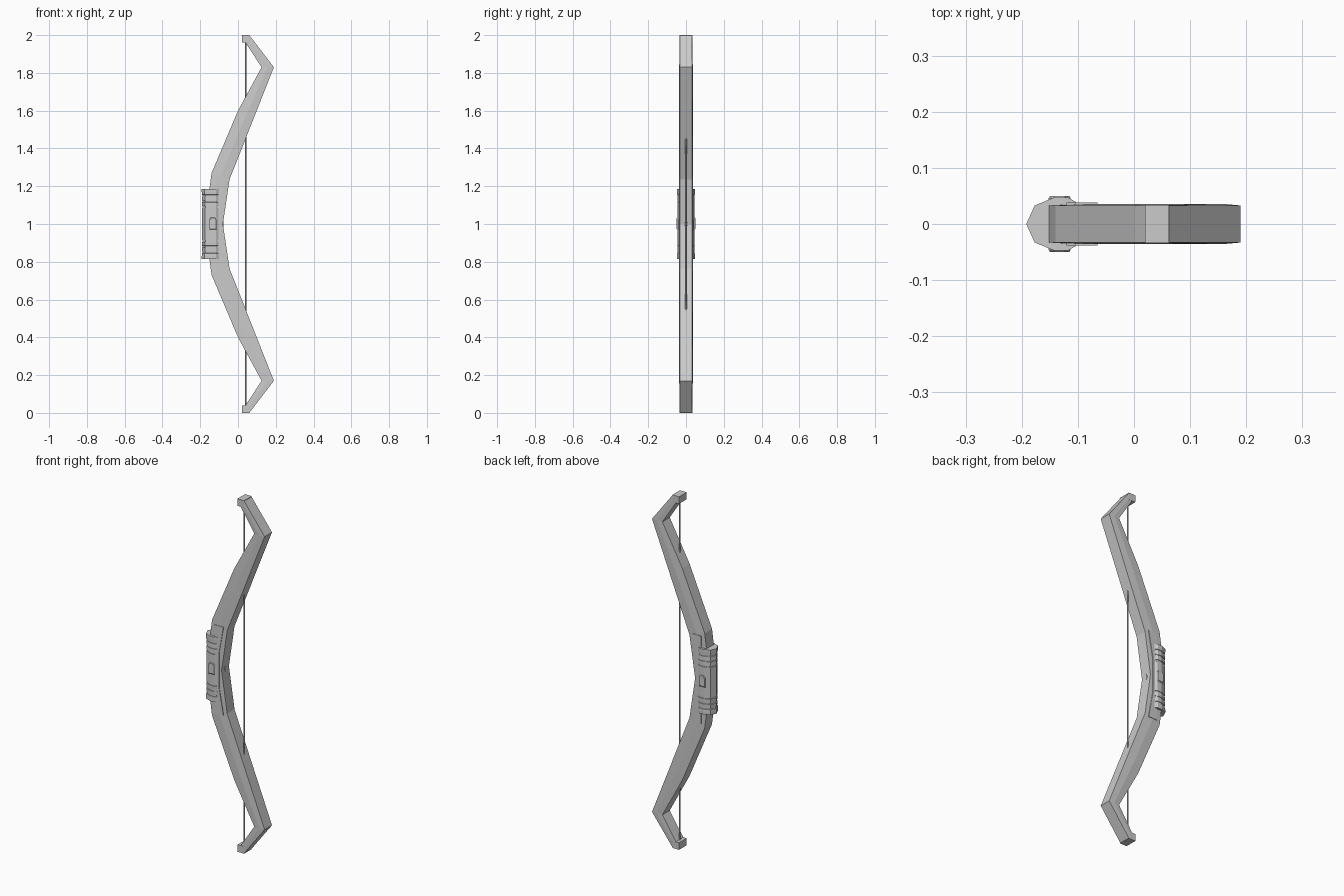
import bpy, bmesh

if "Cube" in bpy.data.objects:
    bpy.data.objects.remove(bpy.data.objects["Cube"])

MID = 1.0  # bow is symmetric about this height


def loft(name, rings, cap_start=True, cap_end=True, mirror=False):
    """Skin a list of equal-length closed rings; coordinates are relative to bow centre."""
    bm = bmesh.new()
    vs = [[bm.verts.new(p) for p in ring] for ring in rings]
    n = len(vs[0])
    for a, b in zip(vs, vs[1:]):
        for i in range(n):
            j = (i + 1) % n
            bm.faces.new((a[i], a[j], b[j], b[i]))
    if cap_start:
        bm.faces.new(vs[0])
    if cap_end:
        bm.faces.new(vs[-1])
    bmesh.ops.recalc_face_normals(bm, faces=bm.faces)
    me = bpy.data.meshes.new(name)
    bm.to_mesh(me)
    bm.free()
    ob = bpy.data.objects.new(name, me)
    ob.location.z = MID
    bpy.context.collection.objects.link(ob)
    if mirror:
        m = ob.modifiers.new("Mirror", 'MIRROR')
        m.use_axis = (False, False, True)
    return ob


def plate(name, outline, y, chamfer=0.0):
    """Slab through the bow: x,z outline, half thickness y, edges eased by chamfer."""
    cx = sum(p[0] for p in outline) / len(outline)
    cz = sum(p[1] for p in outline) / len(outline)

    def ring(yy, s):
        return [(cx + (x - cx) * s, yy, cz + (z - cz) * s) for x, z in outline]
    s = 1 - chamfer
    return loft(name, [ring(-y, s), ring(-y + 0.004, 1), ring(y - 0.004, 1), ring(y, s)])


# Limbs: (left x, z), (right x, z), side ridge half width
stations = [
    ((-0.152, 0.00), (-0.080, 0.00), 0.036),
    ((-0.152, 0.18), (-0.053, 0.18), 0.036),
    ((-0.140, 0.27), (-0.045, 0.235), 0.036),
    ((0.000, 0.60), (0.040, 0.45), 0.036),
    ((0.125, 0.83), (0.190, 0.83), 0.036),
    ((0.038, 0.963), (0.060, 1.00), 0.033),
]
W = 0.033
rings = []
for (lx, lz), (rx, rz), r in stations:
    mx, mz = (lx + rx) / 2, (lz + rz) / 2
    rings.append([(lx, -W, lz), (mx, -r, mz), (rx, -W, rz),
                  (rx, W, rz), (mx, r, mz), (lx, W, lz)])
loft("limbs", rings, cap_start=False, mirror=True)

# Tip blocks holding the string
tip = [(0.02, -0.034), (0.062, -0.034), (0.062, 0.034), (0.02, 0.034)]
loft("tip_blocks", [[(x, y, z) for x, y in tip] for z in (0.96, 1.0)], mirror=True)

# Raised riser plate under the grip
half = [(-0.120, 0.25), (-0.065, 0.25), (-0.092, 0.10)]
plate("riser_plate", half + [(x, -z) for x, z in reversed(half)], 0.038)

# Grip: faceted section, with narrow grooves between bands
section = [(-0.192, 0), (-0.177, 0.033), (-0.143, 0.047), (-0.117, 0.047),
           (-0.10, 0.037), (-0.10, -0.037), (-0.117, -0.047),
           (-0.143, -0.047), (-0.177, -0.033)]


def grip_ring(z, s):
    return [(-0.12 + (x + 0.12) * s, y * s, z) for x, y in section]


levels = [(0.0, 0.97)]
for g in (0.09, 0.12, 0.15):
    levels += [(g - 0.005, 0.97), (g - 0.004, 0.93), (g + 0.004, 0.93), (g + 0.005, 0.985)]
levels += [(0.17, 1.0), (0.184, 1.0)]
full = [(-z, s) for z, s in reversed(levels[1:])] + levels
loft("grip", [grip_ring(z, s) for z, s in full])

# Elongated hexagonal stud through the grip
plate("grip_stud", [(-0.143, 0.035), (-0.122, 0.035), (-0.113, 0.022), (-0.113, -0.03),
                    (-0.152, -0.03), (-0.152, 0.022)], 0.050, 0.12)

# Small diamond on the string side of the riser
d = 0.012
loft("rear_stud", [[(x, -s, 0), (x, 0, 0.035 * s / d), (x, s, 0), (x, 0, -0.035 * s / d)]
                   for x, s in ((-0.085, d), (-0.077, d * 0.7))])

# Bow string
bpy.ops.mesh.primitive_cylinder_add(vertices=8, radius=0.004, depth=1.93,
                                    location=(0.04, 0, MID))
bpy.context.object.name = "string"
